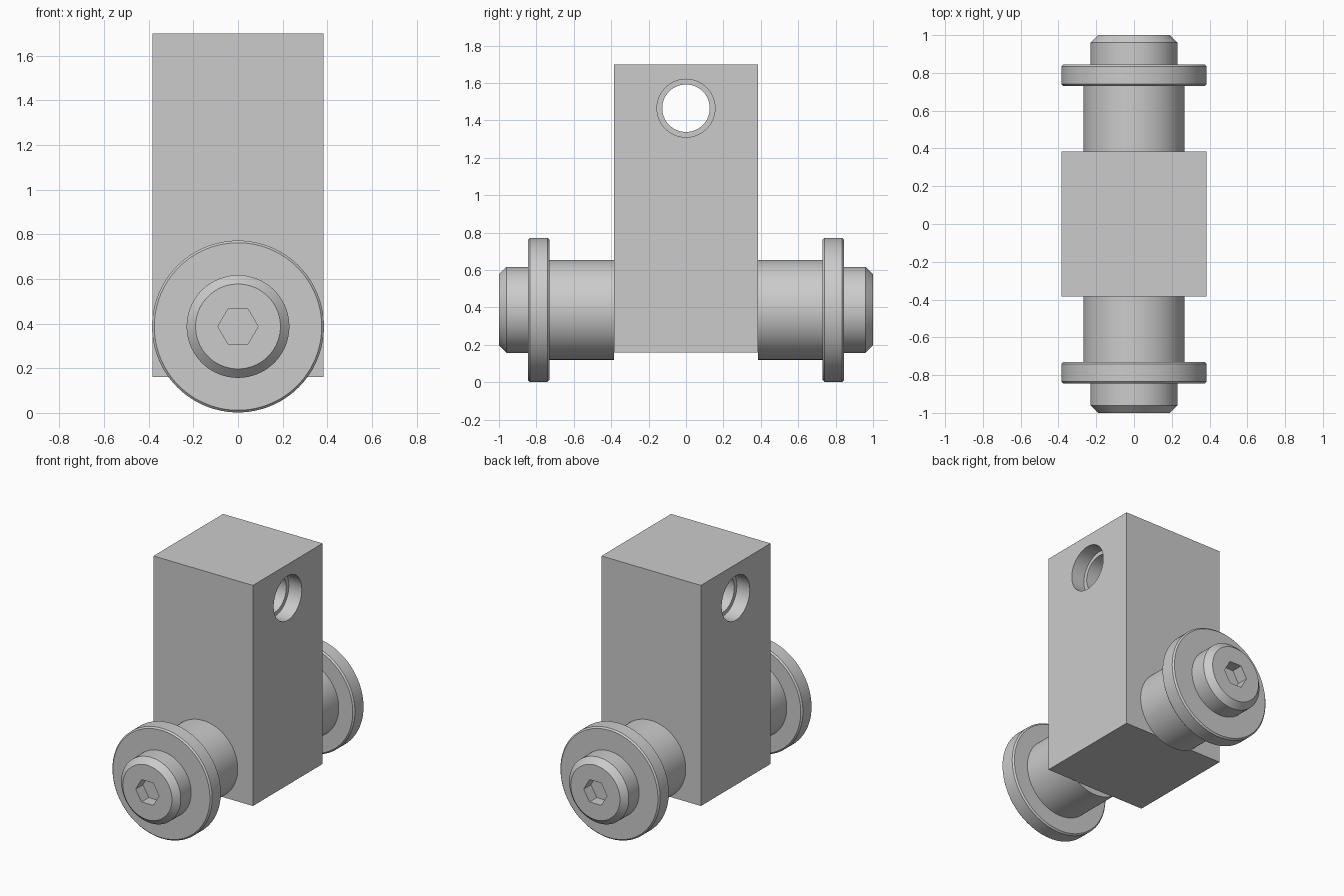
import bpy, bmesh, math
from mathutils import Matrix, Vector

cube = bpy.data.objects.get("Cube")
if cube:
    bpy.data.objects.remove(cube, do_unlink=True)

steel = bpy.data.materials.new("plain grey steel")
steel.use_nodes = True
grey = (0.6, 0.6, 0.6, 1)
steel.diffuse_color = grey
steel.node_tree.nodes["Principled BSDF"].inputs["Base Color"].default_value = grey

HALF = 0.384      # half width of the block
AXLE_Z = 0.387    # height of the roller axis
HOLE_Z = 1.465    # height of the cross hole


def add_object(name, bm):
    bmesh.ops.recalc_face_normals(bm, faces=bm.faces)
    mesh = bpy.data.meshes.new(name)
    bm.to_mesh(mesh)
    bm.free()
    mesh.materials.append(steel)
    obj = bpy.data.objects.new(name, mesh)
    bpy.context.collection.objects.link(obj)
    return obj


def lathe(name, profile, matrix, sides=96):
    """Revolve (radius, distance) pairs about local z, with flat end caps."""
    bm = bmesh.new()
    rings = []
    for radius, dist in profile:
        rings.append([bm.verts.new((radius * math.cos(a), radius * math.sin(a), dist))
                      for a in (math.tau * i / sides for i in range(sides))])
    for low, high in zip(rings, rings[1:]):
        for i in range(sides):
            j = (i + 1) % sides
            bm.faces.new((low[i], low[j], high[j], high[i]))
    bm.faces.new(rings[0])
    bm.faces.new(rings[-1])
    bm.transform(matrix)
    return add_object(name, bm)


def activate(obj):
    bpy.ops.object.select_all(action="DESELECT")
    obj.select_set(True)
    bpy.context.view_layer.objects.active = obj


def cut(obj, cutter):
    cutter.hide_render = True
    mod = obj.modifiers.new("cut", "BOOLEAN")
    mod.operation = "DIFFERENCE"
    mod.solver = "EXACT"
    mod.object = cutter
    activate(obj)
    bpy.ops.object.modifier_apply(modifier=mod.name)
    bpy.data.objects.remove(cutter, do_unlink=True)


def smooth(obj):
    activate(obj)
    bpy.ops.object.shade_smooth_by_angle(angle=math.radians(30))


# Block with a counterbored cross hole
bottom, top = 0.16, 1.70
bm = bmesh.new()
bmesh.ops.create_cube(bm, size=1)
bmesh.ops.scale(bm, verts=bm.verts, vec=(2 * HALF, 2 * HALF, top - bottom))
bmesh.ops.translate(bm, verts=bm.verts, vec=Vector((0, 0, (top + bottom) / 2)))
block = add_object("block", bm)
bore, wide, step = 0.127, 0.155, HALF - 0.1
hole = lathe("hole_cutter",
             [(wide, -0.5), (wide, -step), (bore, -step), (bore, step), (wide, step), (wide, 0.5)],
             Matrix.Translation((0, 0, HOLE_Z)) @ Matrix.Rotation(math.pi / 2, 4, "Y"))
cut(block, hole)
smooth(block)

# Flanged rollers at front and back, each with a hexagonal socket
hub, flange, cap, bevel = 0.267, 0.385, 0.23, 0.01
roller_profile = [
    (hub, HALF), (hub, 0.73),
    (flange - bevel, 0.73), (flange, 0.73 + bevel),
    (flange, 0.845 - bevel), (flange - bevel, 0.845),
    (cap, 0.845), (cap, 0.96), (cap - 0.04, 1.0),
]
for name, turn in (("front_roller", 1), ("back_roller", -1)):
    place = Matrix.Translation((0, 0, AXLE_Z)) @ Matrix.Rotation(turn * math.pi / 2, 4, "X")
    roller = lathe(name, roller_profile, place)
    cut(roller, lathe("socket_cutter", [(0.09, 0.92), (0.09, 1.1)], place, sides=6))
    smooth(roller)
